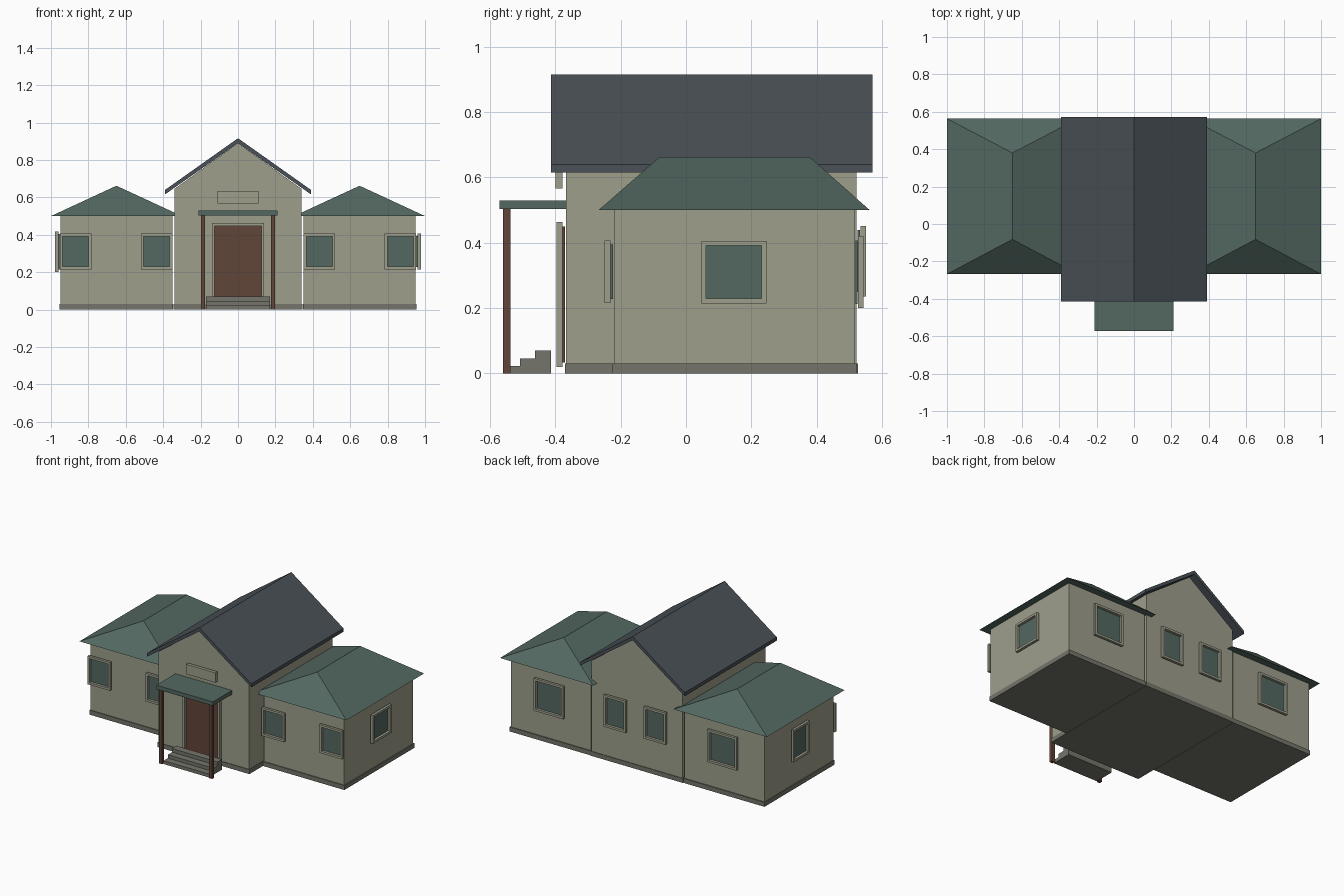
import bpy, bmesh

if "Cube" in bpy.data.objects:
    bpy.data.objects.remove(bpy.data.objects["Cube"])


def material(name, rgb):
    m = bpy.data.materials.new(name)
    m.diffuse_color = (*rgb, 1)
    m.use_nodes = True
    m.node_tree.nodes["Principled BSDF"].inputs["Base Color"].default_value = m.diffuse_color
    return m


WALL = material("sand_wall", (0.342, 0.347, 0.262))
BASE = material("stone_base", (0.178, 0.178, 0.145))
SLATE = material("slate_roof", (0.068, 0.082, 0.095))
GREEN = material("green_roof_and_glass", (0.087, 0.138, 0.120))
BROWN = material("brown_wood", (0.120, 0.058, 0.040))


def finish(name, bm, mat):
    bmesh.ops.recalc_face_normals(bm, faces=bm.faces)
    me = bpy.data.meshes.new(name)
    bm.to_mesh(me)
    bm.free()
    me.materials.append(mat)
    ob = bpy.data.objects.new(name, me)
    bpy.context.collection.objects.link(ob)
    return ob


def box(name, x, y, z, mat):
    """Box from (min, max) ranges."""
    bm = bmesh.new()
    bmesh.ops.create_cube(bm, size=1)
    for v in bm.verts:
        v.co = [r[0] if c < 0 else r[1] for c, r in zip(v.co, (x, y, z))]
    return finish(name, bm, mat)


def prism(name, pts, lo, hi, mat, to3d):
    """Extrude a 2D outline from lo to hi; to3d maps (a, b, depth) to a point."""
    bm = bmesh.new()
    a = [bm.verts.new(to3d(p, q, lo)) for p, q in pts]
    b = [bm.verts.new(to3d(p, q, hi)) for p, q in pts]
    bm.faces.new(a)
    bm.faces.new(b)
    for i in range(len(pts)):
        j = (i + 1) % len(pts)
        bm.faces.new((a[i], a[j], b[j], b[i]))
    return finish(name, bm, mat)


def along_y(a, b, d):
    return (a, d, b)


def along_x(a, b, d):
    return (d, a, b)


def opening(name, axis, side, wall, centre, width, z0, z1, fill, bar=0.015):
    """Standing frame with a thin panel behind it, on the wall plane of an axis."""
    def part(label, a, z, near, far, mat):
        d = sorted((wall + side * near, wall + side * far))
        xy = (a, d) if axis == 'y' else (d, a)
        box(label, xy[0], xy[1], z, mat)
    l, r = centre - width / 2, centre + width / 2
    for n, a, z in (("left", (l, l + bar), (z0, z1)),
                    ("right", (r - bar, r), (z0, z1)),
                    ("top", (l + bar, r - bar), (z1 - bar, z1)),
                    ("bottom", (l + bar, r - bar), (z0, z0 + bar))):
        part(f"{name}_frame_{n}", a, z, 0.011, 0.028, WALL)
    part(f"{name}_panel", (l + bar - .002, r - bar + .002),
         (z0 + bar - .002, z1 - bar + .002), 0.003, 0.010, fill)


# Central hall with gable ends
prism("hall_walls", [(-.34, .02), (.34, .02), (.34, .645), (0, .89), (-.34, .645)],
      -.367, .523, WALL, along_y)
box("hall_base", (-.345, .345), (-.371, .527), (0, .03), BASE)
prism("hall_roof", [(-.39, .616), (0, .89), (.39, .616), (.39, .64), (0, .916), (-.39, .64)],
      -.414, .571, SLATE, along_y)
box("gable_plaque", (-.11, .11), (-.400, -.378), (.567, .634), WALL)

# Entrance: door, steps, posts and canopy
opening("door", 'y', -1, -.368, 0, .28, .02, .463, BROWN)
prism("steps", [(-.553, 0), (-.414, 0), (-.414, .07), (-.462, .07), (-.462, .046),
                (-.508, .046), (-.508, .023), (-.553, .023)], -.17, .17, BASE, along_x)
box("canopy", (-.212, .212), (-.571, -.365), (.503, .53), GREEN)
for s in (-1, 1):
    x = s * .187
    box("canopy_post", (x - .011, x + .011), (-.56, -.538), (0, .504), BROWN)

# Two mirrored side wings with hipped roofs
for s, side in ((-1, "left"), (1, "right")):
    box(f"{side}_wing_walls", sorted((s * .35, s * .95)), (-.22, .517), (.02, .502), WALL)
    box(f"{side}_wing_base", sorted((s * .347, s * .955)), (-.226, .524), (0, .03), BASE)
    bm = bmesh.new()
    c = [bm.verts.new((s * x, y, .5)) for x, y in
         ((.30, -.268), (1, -.268), (1, .563), (.30, .563))]
    r0, r1 = (bm.verts.new((s * .65, y, .662)) for y in (-.082, .38))
    for f in (c, (c[0], c[1], r0), (c[1], c[2], r1, r0), (c[2], c[3], r1), (c[3], c[0], r0, r1)):
        bm.faces.new(f)
    finish(f"{side}_wing_roof", bm, GREEN)

    # Windows: two at the front, one at the end, one at the back, one on the hall back
    for cx in (.435, .868):
        opening(f"{side}_front_window", 'y', -1, -.221, s * cx, .168, .215, .407, GREEN)
    if s > 0:
        opening("right_end_window", 'x', 1, .95, .147, .2, .214, .406, GREEN)
    else:
        opening("left_end_window", 'x', -1, -.95, .16, .17, .20, .418, GREEN)
    opening(f"{side}_back_window", 'y', 1, .516, s * .65, .22, .20, .42, GREEN)
    opening(f"{side}_hall_back_window", 'y', 1, .523, s * .15, .165, .236, .452, GREEN)
